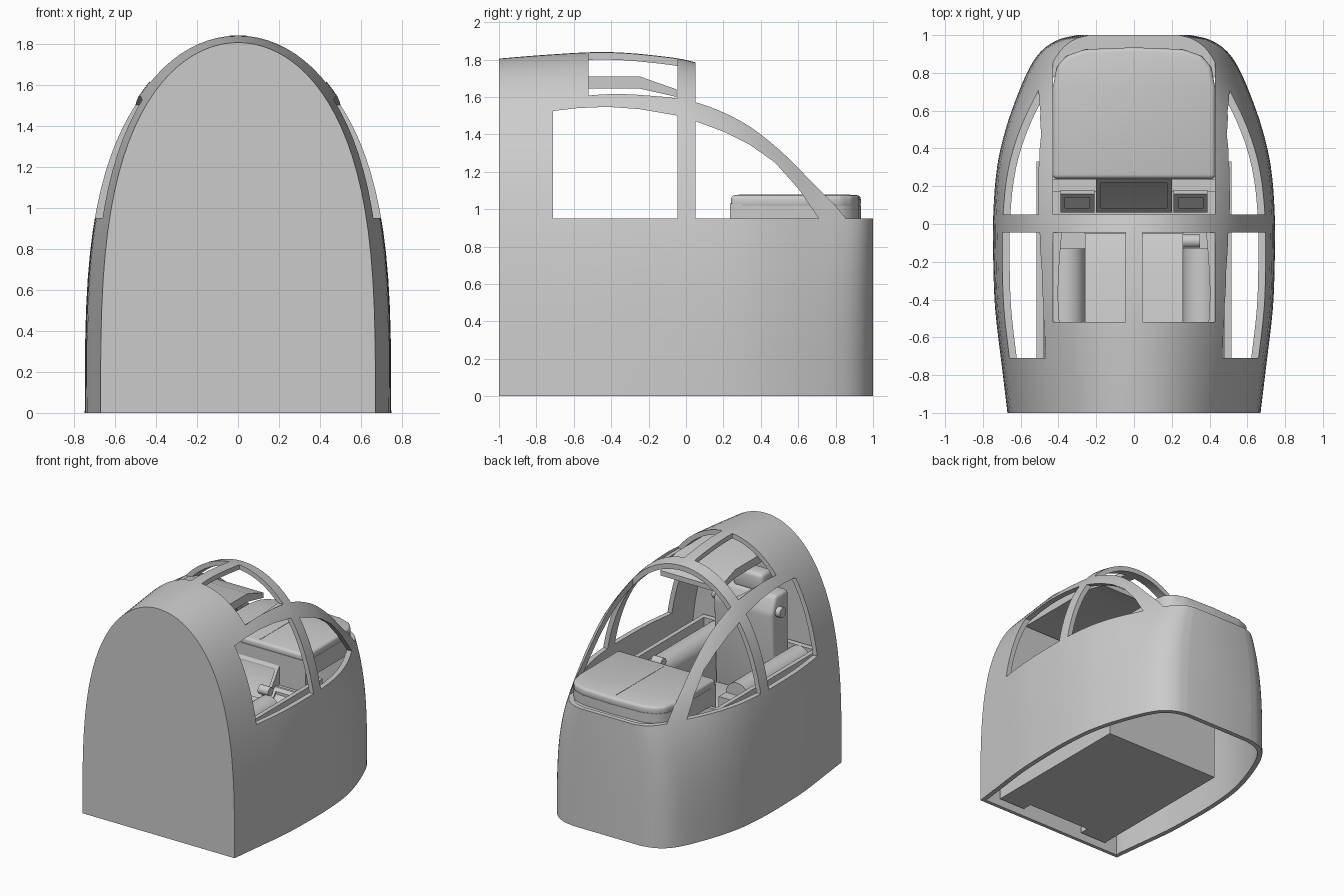
import bpy, bmesh, math
from mathutils import Vector

if "Cube" in bpy.data.objects:
    bpy.data.objects.remove(bpy.data.objects["Cube"], do_unlink=True)


def material(name, value):
    m = bpy.data.materials.new(name)
    m.use_nodes = True
    colour = (value, value, value, 1)
    m.diffuse_color = colour
    m.node_tree.nodes["Principled BSDF"].inputs["Base Color"].default_value = colour
    return m


GREY = material("plain grey", 0.6)


def finish(name, bm, smooth=True):
    bmesh.ops.recalc_face_normals(bm, faces=bm.faces)
    mesh = bpy.data.meshes.new(name)
    bm.to_mesh(mesh)
    bm.free()
    mesh.materials.append(GREY)
    ob = bpy.data.objects.new(name, mesh)
    bpy.context.collection.objects.link(ob)
    if smooth:
        shade(ob)
    return ob


def select(ob):
    bpy.ops.object.select_all(action="DESELECT")
    ob.select_set(True)
    bpy.context.view_layer.objects.active = ob


def shade(ob):
    select(ob)
    bpy.ops.object.shade_smooth_by_angle(angle=math.radians(35))


def bevel(bm, width):
    if width:
        bmesh.ops.bevel(bm, geom=bm.edges[:], offset=width, segments=3,
                        profile=0.5, affect="EDGES")


def box(name, lo, hi, round_edge=0):
    bm = bmesh.new()
    bmesh.ops.create_cube(bm, size=1)
    for v in bm.verts:
        v.co = Vector([a + (b - a) * (c + 0.5) for a, b, c in zip(lo, hi, v.co)])
    bevel(bm, round_edge)
    return finish(name, bm)


def prism(name, points, lo, hi, axis="x", round_edge=0):
    """Extrude a flat outline: (y, z) along x, or (x, y) along z."""
    bm = bmesh.new()
    place = (lambda p, h: (h, *p)) if axis == "x" else (lambda p, h: (*p, h))
    base = bm.faces.new([bm.verts.new(place(p, lo)) for p in points])
    new = bmesh.ops.extrude_face_region(bm, geom=[base])["geom"]
    shift = Vector(place((0, 0), hi - lo))
    bmesh.ops.translate(bm, vec=shift, verts=[g for g in new if isinstance(g, bmesh.types.BMVert)])
    bevel(bm, round_edge)
    return finish(name, bm)


def cylinder(name, centre, radius, depth, axis):
    bm = bmesh.new()
    bmesh.ops.create_cone(bm, cap_ends=True, segments=24, radius1=radius, radius2=radius, depth=depth)
    turn = Vector((0, 0, 1)).rotation_difference(Vector(axis))
    for v in bm.verts:
        v.co = turn @ v.co + Vector(centre)
    return finish(name, bm)


def cut(ob, cutter):
    mod = ob.modifiers.new("cut", "BOOLEAN")
    mod.operation, mod.solver, mod.object = "DIFFERENCE", "EXACT", cutter
    select(ob)
    bpy.ops.object.modifier_apply(modifier=mod.name)
    bpy.data.objects.remove(cutter, do_unlink=True)


def cut_box(ob, lo, hi):
    cut(ob, box("cutter", lo, hi))


def mirrored(half):
    return half + [(-x, y) for x, y in reversed(half) if x]


# Hull stations: position, half width, crown height
STATIONS = [(-1, .67, 1.805), (-.75, .7, 1.825), (-.45, .735, 1.84), (-.2, .745, 1.825),
            (.05, .745, 1.785), (.3, .725, 1.68), (.5, .68, 1.545), (.7, .61, 1.385),
            (.85, .54, 1.31), (.93, .475, 1.3), (.98, .39, 1.3), (1, .3, 1.3)]


def station(i, t):
    """Smooth point between stations i and i + 1."""
    a, b = STATIONS[i], STATIONS[i + 1]
    before = STATIONS[max(i - 1, 0)]
    after = STATIONS[min(i + 2, len(STATIONS) - 1)]
    h = b[0] - a[0]
    out = [a[0] + h * t]
    for k in (1, 2):
        m0 = (b[k] - before[k]) / (b[0] - before[0]) * h
        m1 = (after[k] - a[k]) / (after[0] - a[0]) * h
        out.append((2*t**3 - 3*t*t + 1) * a[k] + (t**3 - 2*t*t + t) * m0
                   + (3*t*t - 2*t**3) * b[k] + (t**3 - t*t) * m1)
    return out


# Hull with rear bulkhead, open underneath
bm = bmesh.new()
rings = []
rows = [station(i, k / 4) for i in range(len(STATIONS) - 1) for k in range(4)] + [STATIONS[-1]]
for y, w, h in rows:
    ring = []
    for k in range(49):
        a = math.pi * k / 48
        ring.append(bm.verts.new((w * math.cos(a), y, h * max(math.sin(a), 0) ** 0.625)))
    ring[-1].co.z = 0
    rings.append(ring)
for r, s in zip(rings, rings[1:]):
    for k in range(48):
        bm.faces.new((r[k], r[k + 1], s[k + 1], s[k]))
bm.faces.new(rings[0])
bm.faces.new(rings[-1])
hull = finish("hull", bm, False)
solid = hull.modifiers.new("wall", "SOLIDIFY")
solid.thickness, solid.offset = 0.038, -1
select(hull)
bpy.ops.object.modifier_apply(modifier=solid.name)

# Windscreen and roof openings
cut_box(hull, (-.43, .05, .95), (.43, 1.2, 2))
for x0, x1 in ((-.43, -.045), (.045, .43)):
    cut_box(hull, (x0, -.52, 1.59), (x1, -.045, 2))

# Side windows, cut straight through both walls
rear_window = [(-.71, .95), (-.71, 1.525), (-.58, 1.54), (-.42, 1.547), (-.25, 1.535),
               (-.045, 1.5), (-.045, .95)]
front_window = [(.05, .95), (.05, 1.47), (.2, 1.415), (.34, 1.345), (.475, 1.25),
                (.6, 1.11), (.71, .95)]
for window in (rear_window, front_window):
    cut(hull, prism("cutter", window, -1, 1))
shade(hull)

# Cockpit tub, open at the top
tub = box("cockpit_tub", (-.515, -.955, .05), (.515, .33, .88))
cut_box(tub, (-.48, -.91, .1), (.48, .3, 1))
cut_box(tub, (-.28, -.97, 0), (.28, -.88, .2))
shade(tub)

# Nose deck, rim fill and domed instrument cowl
outline = mirrored([(.43, .24), (.43, .72), (.41, .83), (.36, .89), (.26, .925), (0, .935)])
rim = mirrored([(.42, .3), (.42, .8), (.4, .87), (.36, .92), (.29, .975), (.2, .985)])
prism("nose_rim", rim, .9, .945, "z")
prism("nose_deck", outline, .88, 1.02, "z")
prism("instrument_cowl", outline, 1.005, 1.075, "z", .022)
box("cowl_ridge", (-.005, .28, 1.07), (.005, .88, 1.077))

# Instrument panel with framed screens
box("dashboard", (-.43, .17, .6), (.43, .3, .78))
box("dashboard_back", (-.43, .235, .7), (.43, .3, 1.03))
for name, x0, x1, y1, z1 in (("centre_screen", -.2, .2, .24, .94),
                             ("right_screen", -.39, -.21, .16, .8),
                             ("left_screen", .21, .39, .16, .8)):
    frame = prism(name, [(.06, .62), (.06, .68), (y1, z1), (y1 + .02, z1), (y1 + .02, .62)], x0, x1)
    cut(frame, prism("cutter", [(.085, .695), (y1 - .02, z1 - .045), (y1 - .02, 1.2), (.085, 1.2)],
                     x0 + .025, x1 - .025))
    shade(frame)

# Seat
box("seat_cushion", (-.24, -.72, .38), (.24, -.2, .52), .03)
box("seat_base", (-.2, -.72, .1), (.2, -.26, .4))
prism("seat_back", [(-.74, .42), (-.71, 1.17), (-.76, 1.3), (-.92, 1.3), (-.92, .42)],
      -.26, .26, "x", .025)
box("headrest", (-.13, -.91, 1.28), (.13, -.77, 1.43), .03)

# Side consoles, armrests and seat hinges
for s, side in ((1, "left"), (-1, "right")):
    a, b = sorted((s * .26, s * .475))
    box(side + "_console", (a, -.91, .1), (b, -.04, .78))
    cylinder(side + "_armrest", (s * .36, -.52, .78), .1, .78, (0, 1, 0))
    cylinder(side + "_seat_hinge", (s * .275, -.79, 1.17), .04, .05, (1, 0, 0))

# Throttle
box("throttle_stem", (.285, -.11, .75), (.325, -.08, .87))
cylinder("throttle_grip", (.305, -.09, .89), .035, .09, (1, 0, 0))

# Overhead panel
prism("overhead_panel", [(-.96, 1.71), (-.25, 1.71), (-.05, 1.64), (-.05, 1.6),
                         (-.25, 1.645), (-.96, 1.645)], -.26, .26)
